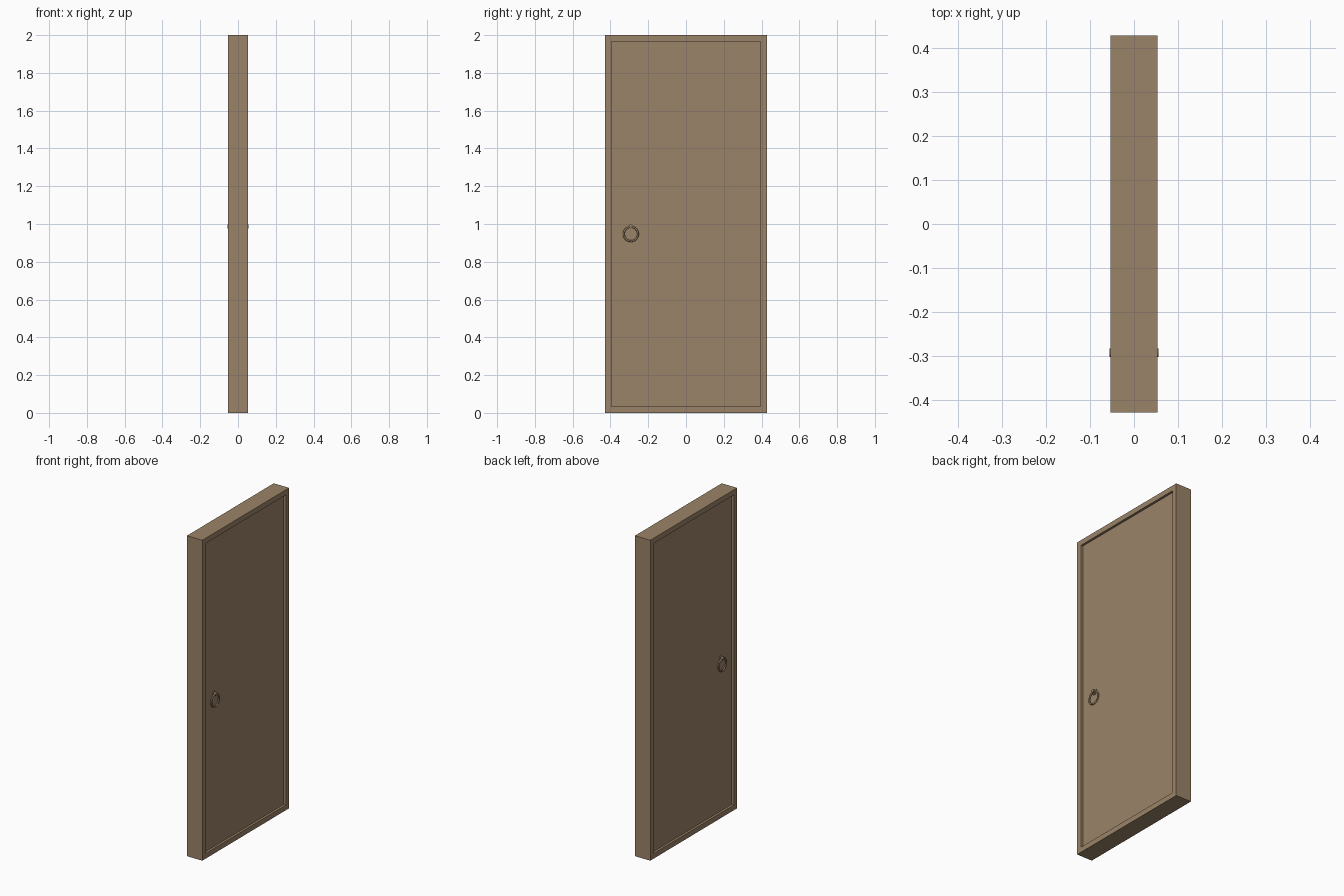
import bpy, bmesh, math
from mathutils import Matrix, Vector

if "Cube" in bpy.data.objects:
    bpy.data.objects.remove(bpy.data.objects["Cube"])

wood = bpy.data.materials.new("brown_wood")
wood.diffuse_color = (0.328, 0.227, 0.138, 1)
wood.use_nodes = True
wood.node_tree.nodes["Principled BSDF"].inputs["Base Color"].default_value = wood.diffuse_color

HX, HY, H = 0.053, 0.428, 2.0     # half thickness, half width, height
BORDER, DEPTH = 0.046, 0.014      # frame border and panel recess
HANDLE_Y, RING_Z = -0.292, 0.947


def add_object(name, bm, smooth=False):
    bmesh.ops.recalc_face_normals(bm, faces=bm.faces)
    mesh = bpy.data.meshes.new(name)
    bm.to_mesh(mesh)
    bm.free()
    mesh.materials.append(wood)
    for p in mesh.polygons:
        p.use_smooth = smooth
    ob = bpy.data.objects.new(name, mesh)
    bpy.context.collection.objects.link(ob)
    return ob


# Door slab with a recessed panel on both broad sides
bm = bmesh.new()
bmesh.ops.create_cube(bm, size=1, matrix=Matrix.Translation((0, 0, H / 2))
                      @ Matrix.Diagonal((2 * HX, 2 * HY, H, 1)))
bm.normal_update()
for f in [f for f in bm.faces if abs(f.normal.x) > 0.9]:
    s = 1 if f.normal.x > 0 else -1
    # border first, then a tight second loop pushed in for straight walls
    bmesh.ops.inset_individual(bm, faces=[f], thickness=BORDER)
    bmesh.ops.inset_individual(bm, faces=[f], thickness=0.0005)
    bmesh.ops.translate(bm, verts=f.verts, vec=Vector((-s * DEPTH, 0, 0)))
add_object("door", bm)


def cylinder(name, x0, x1, r, y, z, sides):
    bm = bmesh.new()
    m = (Matrix.Translation(((x0 + x1) / 2, y, z))
         @ Matrix.Rotation(math.pi / 2, 4, 'Y'))
    bmesh.ops.create_cone(bm, cap_ends=True, segments=sides, radius1=r,
                          radius2=r, depth=abs(x1 - x0), matrix=m)
    return add_object(name, bm)


# Ring pull: backplate, post and hanging ring on each side
for side, s in (("right", 1), ("left", -1)):
    panel = HX - DEPTH
    cylinder("backplate_" + side, s * (panel - 0.002), s * (panel + 0.004),
             0.018, HANDLE_Y, 0.987, 16)
    cylinder("post_" + side, s * panel, s * 0.056, 0.010, HANDLE_Y, 0.987, 12)

    bm = bmesh.new()
    n, k, R, r = 24, 8, 0.038, 0.005
    rows = []
    for i in range(n):
        a = 2 * math.pi * i / n
        row = []
        for j in range(k):
            b = 2 * math.pi * j / k
            d = R + r * math.cos(b)
            row.append(bm.verts.new((s * (panel + 0.008) + r * math.sin(b),
                                     HANDLE_Y + d * math.cos(a),
                                     RING_Z + d * math.sin(a))))
        rows.append(row)
    for i in range(n):
        for j in range(k):
            bm.faces.new((rows[i][j], rows[(i + 1) % n][j],
                          rows[(i + 1) % n][(j + 1) % k], rows[i][(j + 1) % k]))
    add_object("ring_" + side, bm, True)
